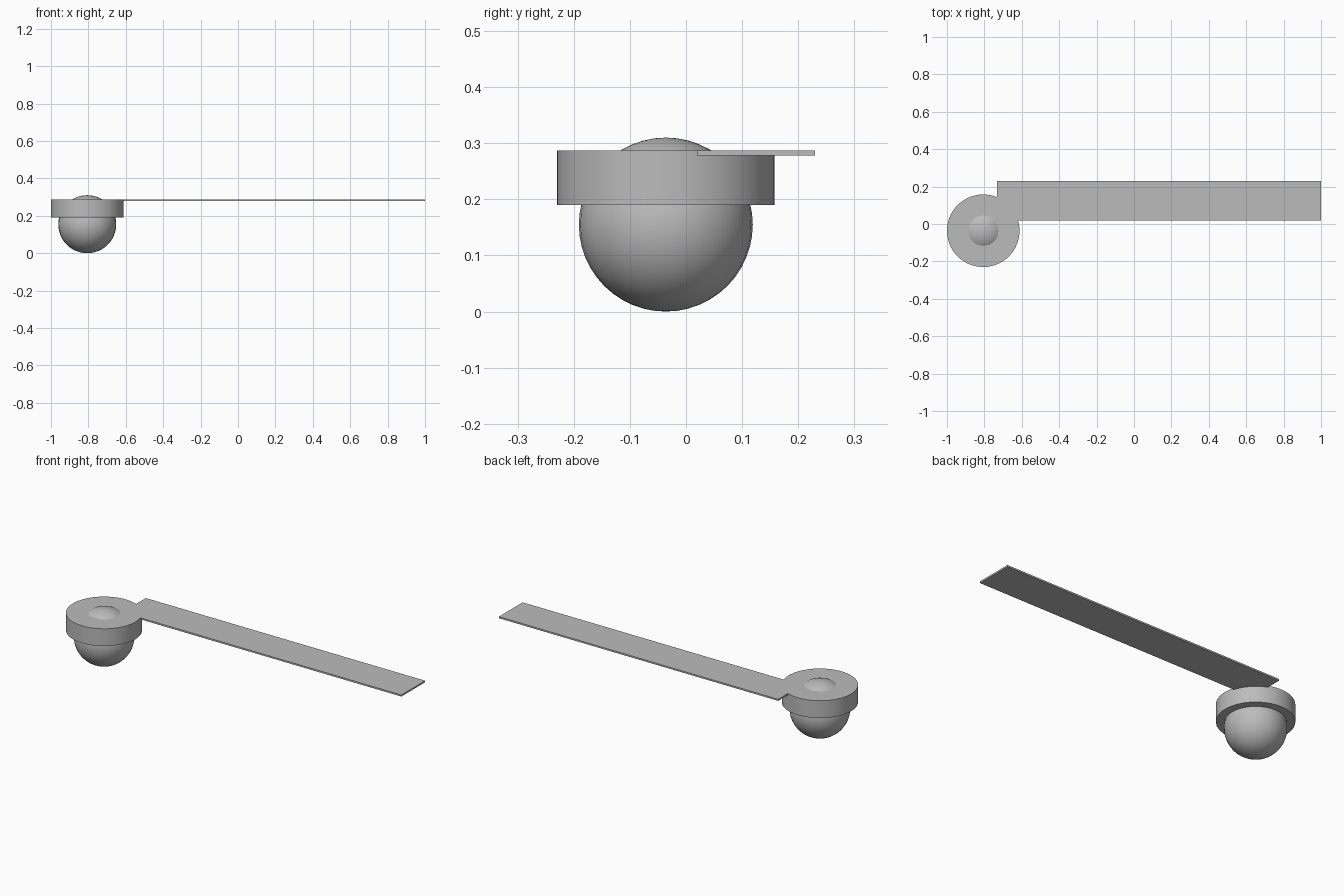
import bpy
import math

default_cube = bpy.data.objects.get("Cube")
if default_cube:
    bpy.data.objects.remove(default_cube, do_unlink=True)

# Single plain grey
grey = bpy.data.materials.new("plain_grey")
grey.use_nodes = True
colour = (0.5, 0.5, 0.5, 1)
grey.diffuse_color = colour
grey.node_tree.nodes["Principled BSDF"].inputs["Base Color"].default_value = colour

HUB_X, HUB_Y = -0.806, -0.036
COLLAR_BOTTOM, COLLAR_TOP = 0.19, 0.287
BALL_RADIUS = 0.155


def finish(name, smooth=False):
    obj = bpy.context.object
    obj.name = obj.data.name = name
    obj.data.materials.append(grey)
    if smooth:
        bpy.ops.object.shade_smooth_by_angle(angle=math.radians(30))
    return obj


# Ball, bulging out above and below the collar
bpy.ops.mesh.primitive_uv_sphere_add(
    segments=32, ring_count=24, radius=BALL_RADIUS,
    location=(HUB_X, HUB_Y, BALL_RADIUS))
finish("ball", smooth=True)

# Round collar about the ball
bpy.ops.mesh.primitive_cylinder_add(
    vertices=64, radius=0.194, depth=COLLAR_TOP - COLLAR_BOTTOM,
    location=(HUB_X, HUB_Y, (COLLAR_TOP + COLLAR_BOTTOM) / 2))
finish("collar", smooth=True)

# Long thin strip, flush with the collar top
left, right, front, back, thickness = -0.733, 1.0, 0.02, 0.23, 0.009
bpy.ops.mesh.primitive_cube_add(
    size=1, location=((left + right) / 2, (front + back) / 2,
                      COLLAR_TOP - thickness / 2))
strip = finish("strip")
strip.scale = (right - left, back - front, thickness)
bpy.ops.object.transform_apply(location=False, rotation=False, scale=True)
